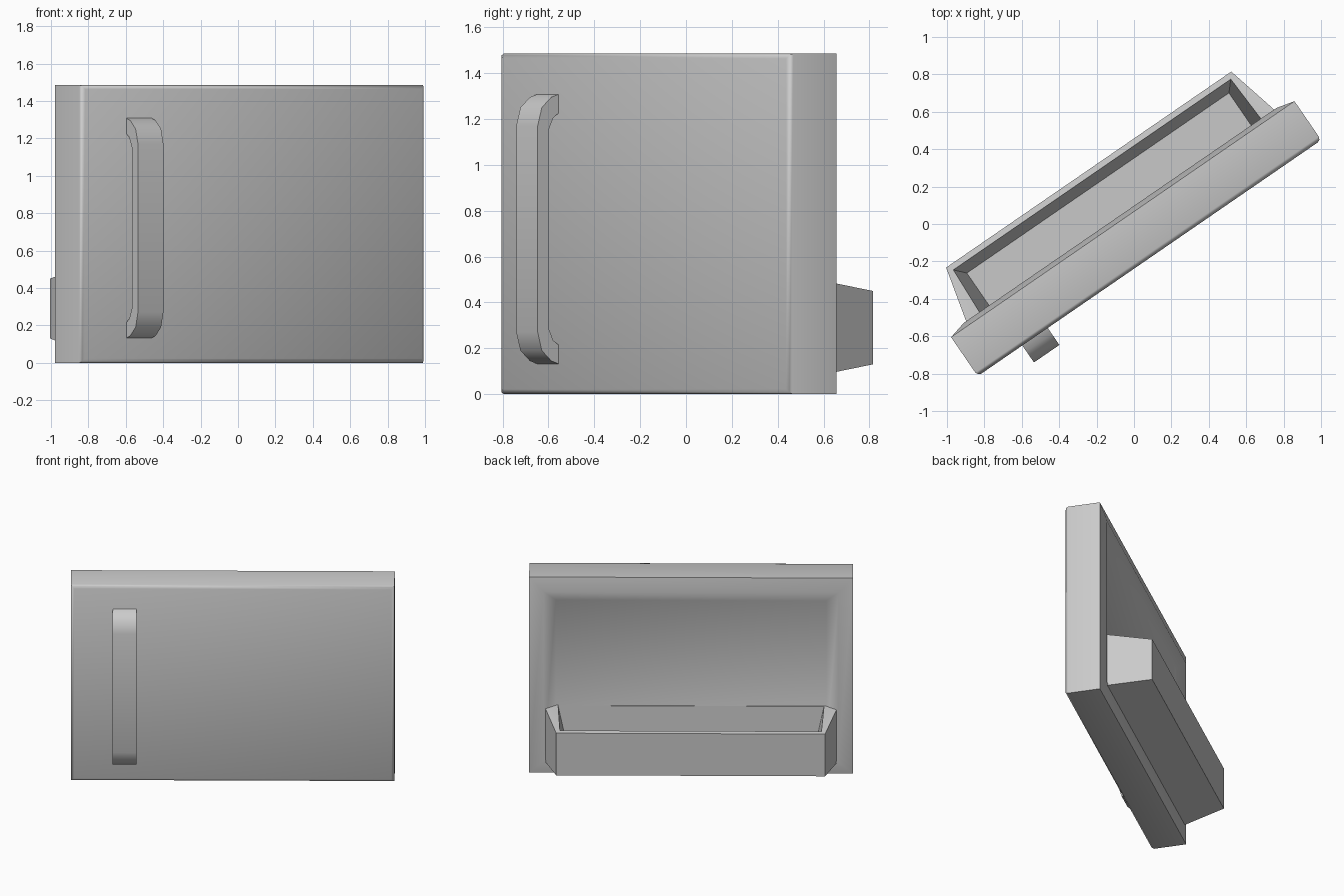
import bpy, bmesh, math
from mathutils import Matrix

if "Cube" in bpy.data.objects:
    bpy.data.objects.remove(bpy.data.objects["Cube"])

# Local frame: x along the door, y through its thickness (back is +y), z up
MID = -0.035
TURN = Matrix.Rotation(math.radians(34.5), 4, 'Z')


def loft(name, rings, cap=True, angle=50):
    """Skin a list of equal-length rings; cap both ends or close into a loop."""
    bm = bmesh.new()
    vs = [[bm.verts.new(p) for p in r] for r in rings]
    pairs = list(zip(vs, vs[1:])) + ([] if cap else [(vs[-1], vs[0])])
    for a, b in pairs:
        for i in range(len(a)):
            j = (i + 1) % len(a)
            bm.faces.new((a[i], a[j], b[j], b[i]))
    if cap:
        bm.faces.new(vs[0])
        bm.faces.new(vs[-1])
    bmesh.ops.recalc_face_normals(bm, faces=bm.faces)
    bm.transform(TURN)
    me = bpy.data.meshes.new(name)
    bm.to_mesh(me)
    bm.free()
    ob = bpy.data.objects.new(name, me)
    bpy.context.collection.objects.link(ob)
    bpy.ops.object.select_all(action='DESELECT')
    ob.select_set(True)
    bpy.context.view_layer.objects.active = ob
    bpy.ops.object.shade_smooth_by_angle(angle=math.radians(angle))
    return ob


def upright(hx, y, z0, z1):
    """Rectangle facing along the door thickness."""
    return [(MID - hx, y, z0), (MID + hx, y, z0), (MID + hx, y, z1), (MID - hx, y, z1)]


def flat(hx0, y0, z0, hx1, y1, z1):
    """Trapezoid lying flat, from the door side (0) to the outer side (1)."""
    return [(MID - hx0, y0, z0), (MID + hx0, y0, z0), (MID + hx1, y1, z1), (MID - hx1, y1, z1)]


# Door slab: rounded front edge, chamfered back, shallow recess in the back
loft("door_panel", [
    upright(1.092, -0.197, 0.022, 1.463),
    upright(1.107, -0.190, 0.007, 1.478),
    upright(1.114, -0.174, 0.0, 1.485),
    upright(1.114, 0.055, 0.0, 1.485),
    upright(1.014, 0.08, 0.10, 1.385),
    upright(0.93, 0.03, 0.18, 1.30),
])

# Open tray on the inside of the door
loft("door_tray", [
    flat(1.014, 0.02, 0.08, 0.925, 0.377, 0.13),
    flat(1.014, 0.02, 0.50, 0.925, 0.377, 0.45),
    flat(0.915, 0.035, 0.50, 0.90, 0.345, 0.455),
    flat(0.85, 0.05, 0.19, 0.85, 0.29, 0.20),
])

# Pull handle: one side profile (depth, height), mirrored top to bottom
half = [(-0.19, 0.13), (-0.235, 0.145), (-0.285, 0.19), (-0.307, 0.27)]
inner = [(-0.25, 0.29), (-0.225, 0.235), (-0.19, 0.21)]
flip = lambda pts: [(y, 1.44 - z) for y, z in reversed(pts)]
profile = half + flip(half) + flip(inner) + inner
loft("door_handle", [[(x, y, z) for y, z in profile] for x in (-0.86, -0.695)])
